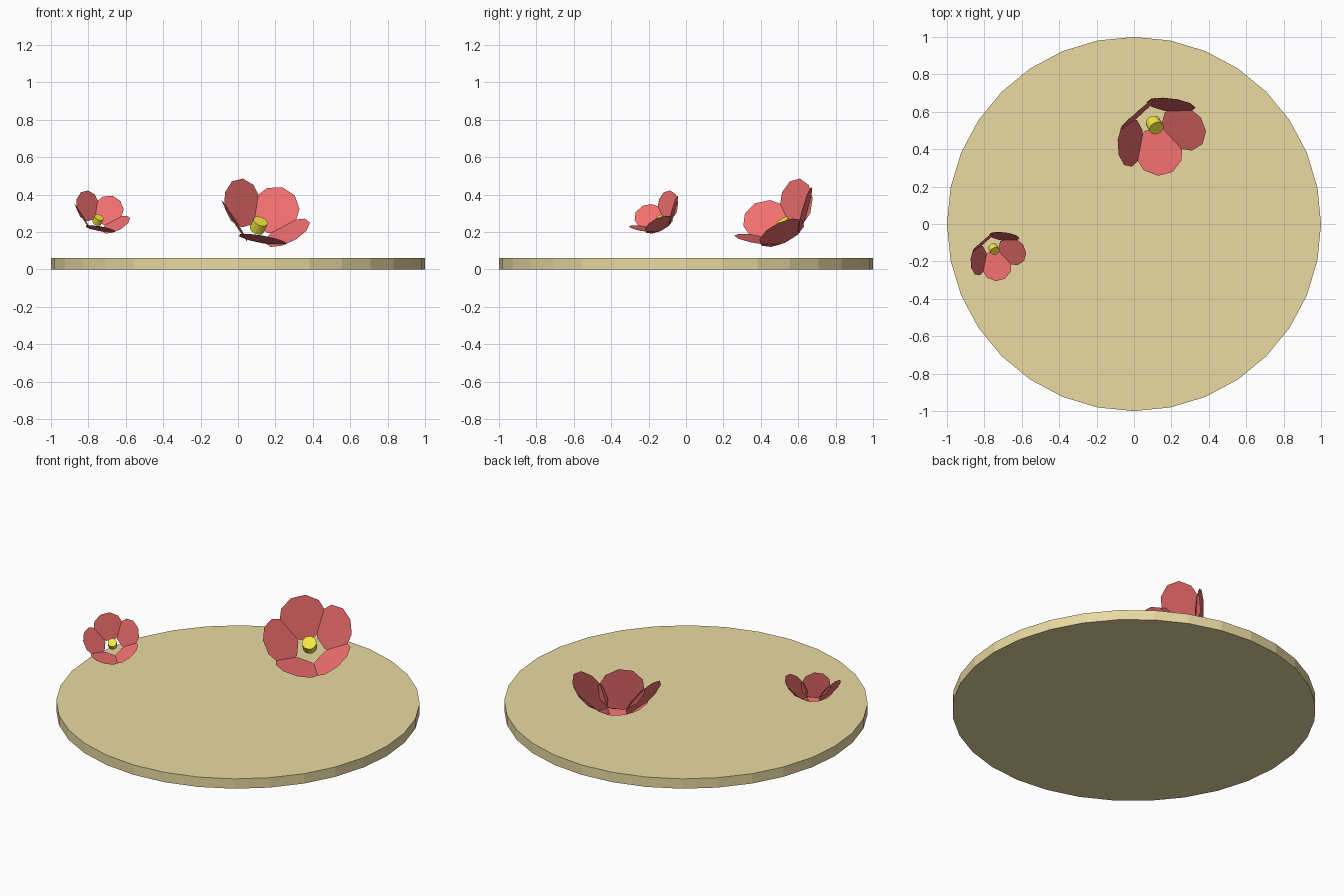
import bpy, math
from mathutils import Matrix, Vector, Euler

if "Cube" in bpy.data.objects:
    bpy.data.objects.remove(bpy.data.objects["Cube"])


def material(name, color):
    m = bpy.data.materials.new(name)
    m.diffuse_color = (*color, 1)
    m.use_nodes = True
    m.node_tree.nodes["Principled BSDF"].inputs["Base Color"].default_value = m.diffuse_color
    return m


tan = material("tan", (0.82, 0.70, 0.36))
red = material("red", (0.88, 0.16, 0.16))
yellow = material("yellow", (0.90, 0.80, 0.05))


def finish(name, mat, matrix):
    o = bpy.context.object
    o.name = name
    o.data.materials.append(mat)
    o.matrix_world = matrix
    return o


# Round base plate
bpy.ops.mesh.primitive_cylinder_add(vertices=32, radius=1, depth=0.06)
finish("base_plate", tan, Matrix.Translation((0, 0, 0.03)))


# Tilted flower: five flat cupped petals around a short centre
def flower(name, location, scale):
    frame = (Matrix.Translation(Vector(location))
             @ Euler((0.6, 0.4, 0)).to_matrix().to_4x4()
             @ Matrix.Scale(scale, 4))
    bpy.ops.mesh.primitive_cylinder_add(vertices=12, radius=0.04, depth=0.06)
    finish(name + "_centre", yellow, frame @ Matrix.Translation((0, 0, -0.03)))
    for k in range(5):
        bpy.ops.mesh.primitive_circle_add(vertices=10, radius=0.132, fill_type='NGON')
        finish(f"{name}_petal_{k + 1}", red,
               frame @ Matrix.Rotation(k * math.tau / 5, 4, 'Z')
               @ Matrix.Translation((0.158, 0, 0))
               @ Matrix.Rotation(-math.radians(45), 4, 'Y'))


flower("large_flower", (0.12, 0.512, 0.257), 1.0)
flower("small_flower", (-0.743, -0.145, 0.278), 0.63)
